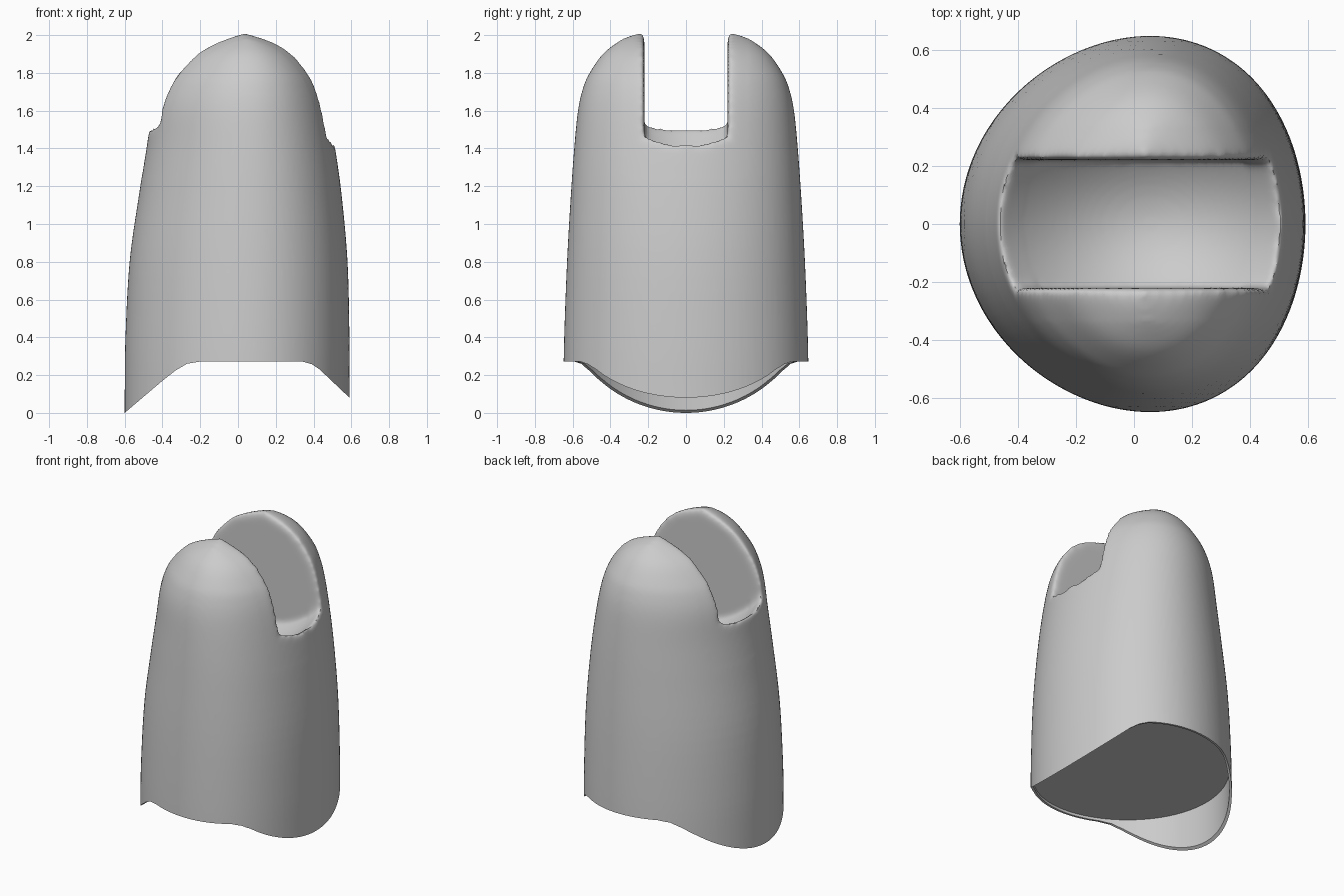
import bpy, bmesh, math

if "Cube" in bpy.data.objects:
    bpy.data.objects.remove(bpy.data.objects["Cube"])

# Body sections: height, centre x, half width x, half width y
SECTIONS = [(-.15, -.005, .595, .65), (.1, -.005, .595, .65), (.4, -.003, .593, .645),
            (.8, .003, .577, .63), (1.15, .012, .537, .61), (1.4, .015, .50, .592),
            (1.6, .012, .467, .572), (1.72, .015, .43, .545), (1.8, .02, .385, .51),
            (1.9, .025, .30, .44), (1.97, .03, .18, .35), (2.01, .03, .03, .27)]
SLOT = 0.22


def spline(i, t):
    """Smooth point between section i and i + 1."""
    n = len(SECTIONS) - 1
    pts = [SECTIONS[max(0, min(n, i + k))] for k in (-1, 0, 1, 2)]
    return [.5 * (2 * b + (c - a) * t + (2 * a - 5 * b + 4 * c - d) * t * t
                  + (3 * b - a - 3 * c + d) * t ** 3) for a, b, c, d in zip(*pts)]


def section_at(z):
    for lo, hi in zip(SECTIONS, SECTIONS[1:]):
        if z <= hi[0]:
            t = max(0, (z - lo[0]) / (hi[0] - lo[0]))
            return [p + (q - p) * t for p, q in zip(lo, hi)]
    return SECTIONS[-1]


def egg(z, cx, a, b, inset=0.0, n=96):
    """Slightly skewed oval ring."""
    a, b = a - inset, b - inset
    ring = []
    for k in range(n):
        c, s = math.cos(2 * math.pi * k / n), math.sin(2 * math.pi * k / n)
        ring.append((cx + a * c + .1 * a * s * s, b * s, z))
    return ring


def loft(name, rings):
    """Closed solid through rings with equal point counts."""
    bm = bmesh.new()
    rows = [[bm.verts.new(p) for p in ring] for ring in rings]
    for r, s in zip(rows, rows[1:]):
        for k in range(len(r)):
            j = (k + 1) % len(r)
            bm.faces.new((r[k], r[j], s[j], s[k]))
    bm.faces.new(rows[0])
    bm.faces.new(rows[-1])
    bmesh.ops.recalc_face_normals(bm, faces=bm.faces)
    mesh = bpy.data.meshes.new(name)
    bm.to_mesh(mesh)
    bm.free()
    ob = bpy.data.objects.new(name, mesh)
    bpy.context.collection.objects.link(ob)
    return ob


def apply(ob, mod):
    bpy.context.view_layer.objects.active = ob
    bpy.ops.object.modifier_apply(modifier=mod.name)


def cut(ob, cutter):
    cutter.hide_render = True
    mod = ob.modifiers.new("cut", 'BOOLEAN')
    mod.operation, mod.solver, mod.object = 'DIFFERENCE', 'EXACT', cutter
    apply(ob, mod)
    bpy.data.objects.remove(cutter)


# Tapered body with domed top
rings = [egg(*spline(i, k / 5)) for i in range(len(SECTIONS) - 1) for k in range(5)]
body = loft("socket_body", rings + [egg(*SECTIONS[-1])])

# Hinge slot with a dished floor
slot_rings = []
for i in range(41):
    x = -.75 + 1.5 * i / 40
    t = (x - .02) / .48
    base = 1.2 + .26 * t * t - .04 * t
    ys = [-SLOT + 2 * SLOT * k / 16 for k in range(17)]
    slot_rings.append([(x, y, base + 1.7 * y * y) for y in ys]
                      + [(x, SLOT, 2.4), (x, -SLOT, 2.4)])
cut(body, loft("slot_cutter", slot_rings))

# Even mesh, then soften only the slot rim
remesh = body.modifiers.new("remesh", 'REMESH')
remesh.mode, remesh.voxel_size = 'VOXEL', .015
apply(body, remesh)
bm = bmesh.new()
bm.from_mesh(body.data)
rim = []
for v in bm.verts:
    x, y, z = v.co
    if z > 1.25 and abs(y) < .33:
        _, cx, a, b = section_at(z)
        if math.hypot((x - cx - .1 * a * (y / b) ** 2) / a, y / b) > .8 or z > 1.92:
            rim.append(v)
for _ in range(12):
    bmesh.ops.smooth_vert(bm, verts=rim, factor=.5,
                          use_axis_x=True, use_axis_y=True, use_axis_z=True)
bmesh.ops.smooth_vert(bm, verts=bm.verts, factor=.5,
                      use_axis_x=True, use_axis_y=True, use_axis_z=True)
bm.to_mesh(body.data)
bm.free()

# Lower edge that dips into a lip on each side
edge = [(-.8, -.165), (-.6, 0), (-.4, .17), (-.33, .225), (-.27, .26), (-.2, .272),
        (.34, .272), (.39, .258), (.43, .232), (.58, .09), (.8, -.12), (.8, -.5), (-.8, -.5)]
cut(body, loft("edge_cutter", [[(x, y, z) for x, z in edge] for y in (-1, 1)]))

# Shallow recess under the body, leaving thin lips
cut(body, loft("recess_cutter", [egg(z, *section_at(.2)[1:], inset=.015) for z in (-.3, .29)]))

bpy.ops.object.select_all(action='DESELECT')
body.select_set(True)
bpy.context.view_layer.objects.active = body
bpy.ops.object.shade_smooth_by_angle(angle=math.radians(40))
